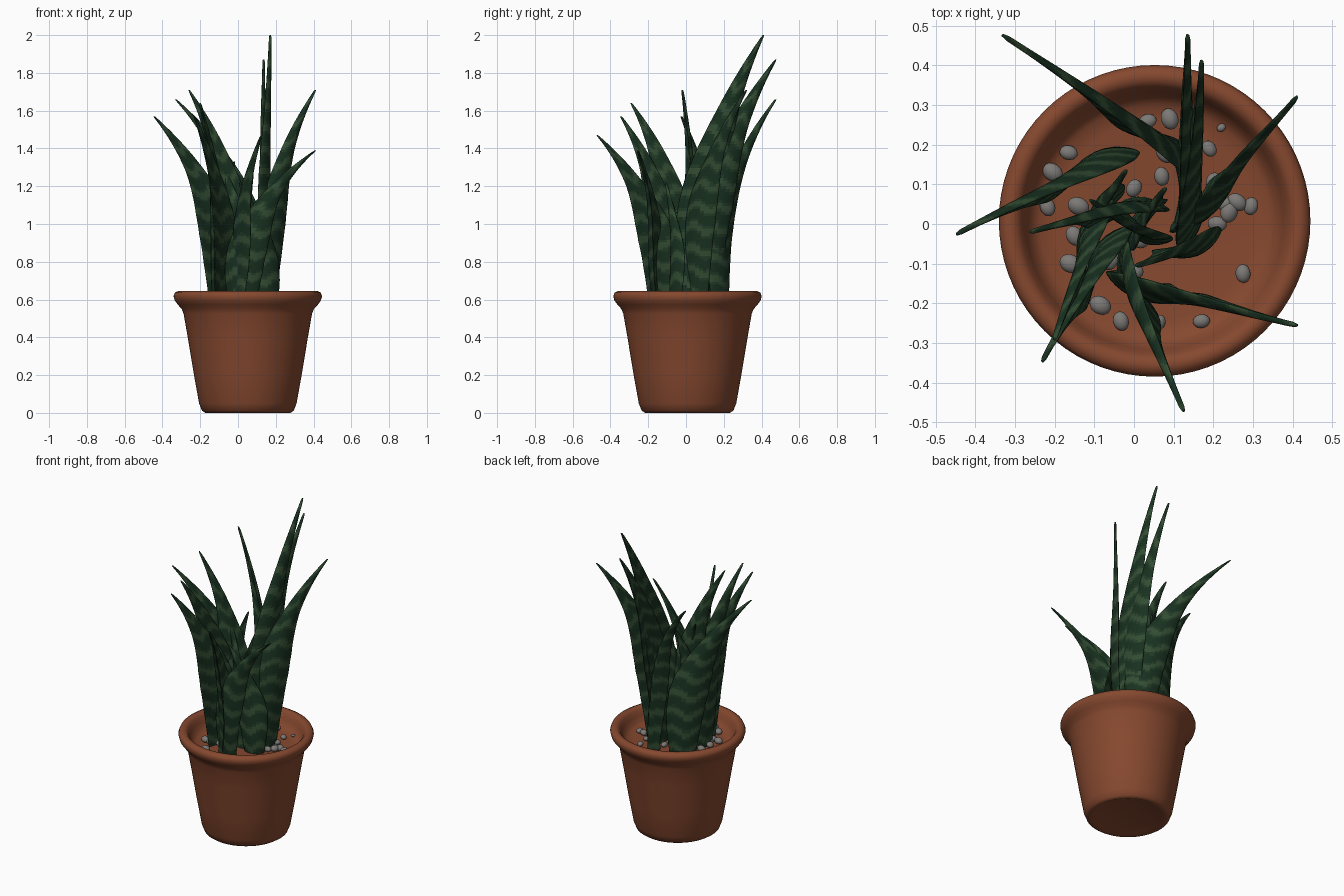
import bpy, bmesh, math, random
from mathutils import Vector, Matrix

if "Cube" in bpy.data.objects:
    bpy.data.objects.remove(bpy.data.objects["Cube"])

random.seed(4)


def material(name, rgb):
    m = bpy.data.materials.new(name)
    m.diffuse_color = (*rgb, 1)
    m.use_nodes = True
    m.node_tree.nodes["Principled BSDF"].inputs["Base Color"].default_value = m.diffuse_color
    return m


CLAY = material("terracotta", (0.235, 0.065, 0.028))
GREENS = [material("leaf_dark", (0.009, 0.03, 0.014)),
          material("leaf_mid", (0.016, 0.044, 0.02)),
          material("leaf_light", (0.032, 0.072, 0.032))]
STONE = material("stone", (0.2, 0.19, 0.18))


def finish(bm, name, mats):
    bmesh.ops.recalc_face_normals(bm, faces=bm.faces)
    for f in bm.faces:
        f.smooth = True
    me = bpy.data.meshes.new(name)
    bm.to_mesh(me)
    bm.free()
    for m in mats:
        me.materials.append(m)
    ob = bpy.data.objects.new(name, me)
    bpy.context.collection.objects.link(ob)
    return ob


def lerp_table(table, t):
    for (a, va), (b, vb) in zip(table, table[1:]):
        if t <= b:
            s = (t - a) / (b - a)
            return va + (vb - va) * s
    return table[-1][1]


# Pot: one lathed profile, outside, rolled rim and the inner floor
PROFILE = [(0, .012), (.2, .01), (.225, .0), (.243, .012), (.258, .05), (.285, .2),
           (.318, .4), (.34, .525), (.35, .55), (.37, .572), (.387, .595), (.393, .618),
           (.386, .637), (.368, .645), (.35, .642), (.337, .628), (.325, .6),
           (.312, .57), (.29, .553), (.25, .548), (0, .548)]
bm = bmesh.new()
vs = [bm.verts.new((r, 0, z)) for r, z in PROFILE]
es = [bm.edges.new(p) for p in zip(vs, vs[1:])]
bmesh.ops.spin(bm, geom=vs + es, cent=(0, 0, 0), axis=(0, 0, 1),
               angle=math.tau, steps=72)
bmesh.ops.remove_doubles(bm, verts=bm.verts, dist=1e-4)
bmesh.ops.translate(bm, verts=bm.verts, vec=(.052, .008, 0))
finish(bm, "pot", [CLAY])

# Leaves: upright blades that bend sideways, in their own plane, to a point
WIDTH = [(0, .14), (.12, .175), (.25, .208), (.4, .222), (.5, .205), (.6, .165),
         (.72, .11), (.86, .06), (.95, .028), (.985, .016), (1, .008)]
CENTRE = Vector((.03, .01, 0))
ROWS, RING, BASE_Z = 90, 24, .53


def leaf(name, base, tip, scale=1.0, power=2.7):
    base = Vector((*base, BASE_Z))
    tip = Vector(tip)
    run = Vector((tip.x - base.x, tip.y - base.y, 0))
    side = run.normalized()
    normal = Vector((-side.y, side.x, 0))
    if normal.dot(base - CENTRE) < 0:
        normal.negate()
    phase = random.uniform(0, 6)
    bm = bmesh.new()
    rings = []
    for i in range(ROWS + 1):
        t = i / ROWS
        c = base + run * t ** power
        c.z = BASE_Z + (tip.z - BASE_Z) * t
        half = lerp_table(WIDTH, t) / 2 * scale
        c += normal * .012 * math.sin(7 * t + phase) * (1 - t)
        ring = []
        for k in range(RING):
            a = math.tau * k / RING
            u = math.cos(a)
            thick = min(half, .006 + .1 * half) * math.sin(a)
            off = thick - .3 * (u * u - .4) * half
            ring.append(bm.verts.new(c + side * half * u + normal * off))
        rings.append(ring)
    for i in range(ROWS):
        for k in range(RING):
            n = (k + 1) % RING
            f = bm.faces.new((rings[i][k], rings[i][n], rings[i + 1][n], rings[i + 1][k]))
            # wavy pale cross bands
            u = math.cos(math.tau * (k + .5) / RING)
            z = BASE_Z + (tip.z - BASE_Z) * i / ROWS
            band = math.sin(55 * z + 1.1 * math.sin(4 * u + phase) + phase)
            f.material_index = (band > -.1) + (band > .6)
    bm.faces.new(rings[0])
    bm.faces.new(rings[-1])
    finish(bm, name, GREENS)


LEAVES = [
    ((.10, .18), (-.33, .475, 1.66)),
    ((-.08, .15), (-.445, -.025, 1.57), 1.05),
    ((.00, .04), (-.26, -.02, 1.71), .9),
    ((-.07, -.08), (-.23, -.345, 1.57)),
    ((-.10, -.02), (-.20, -.29, 1.64)),
    ((-.01, -.13), (.125, -.47, 1.47)),
    ((.02, -.155), (.41, -.255, 1.39), 1.0, 2.9),
    ((.165, .04), (.41, .32, 1.71)),
    ((.13, .08), (.135, .475, 1.87), 1.05, 2.3),
    ((.14, .03), (.17, .41, 2.0), 1.1, 2.2),
    ((-.09, .02), (-.02, .135, 1.33), .8),
    ((.03, -.02), (-.11, .06, 1.36), .7),
    ((.02, .0), (.08, .09, 1.27), .7),
    ((.15, -.05), (.005, -.105, 1.22), .8),
]
for i, args in enumerate(LEAVES):
    leaf(f"leaf_{i + 1}", *args)

# Pebbles scattered on the floor of the pot
PEBBLES = [(-.165, .18), (-.205, .13), (-.218, .043), (-.14, .045), (-.15, -.03), (-.12, -.07),
           (-.16, -.1), (-.12, -.11), (-.085, -.205), (-.033, -.245), (.06, -.25), (.17, -.245),
           (.275, -.125), (.0, -.12), (.02, -.04), (.0, .09), (.07, .12), (.035, .26),
           (.09, .265), (.22, .243), (.19, .19), (.08, .18), (.2, .11), (.24, .03),
           (.26, .055), (.295, .045), (.21, .0), (.15, -.06), (-.06, -.09), (.23, .05)]
bm = bmesh.new()
for x, y in PEBBLES:
    r = random.uniform(.019, .026) * (.5 if (x, y) == (.22, .243) else 1)
    size = Matrix.Diagonal((r * 1.12, r * .9, r * .75, 1))
    m = (Matrix.Translation((x, y, .555 + r * .4))
         @ Matrix.Rotation(random.uniform(0, 3.1), 4, 'Z')
         @ Matrix.Rotation(random.uniform(-.3, .3), 4, 'X') @ size)
    bmesh.ops.create_icosphere(bm, subdivisions=3, radius=1, matrix=m)
finish(bm, "pebbles", [STONE])
